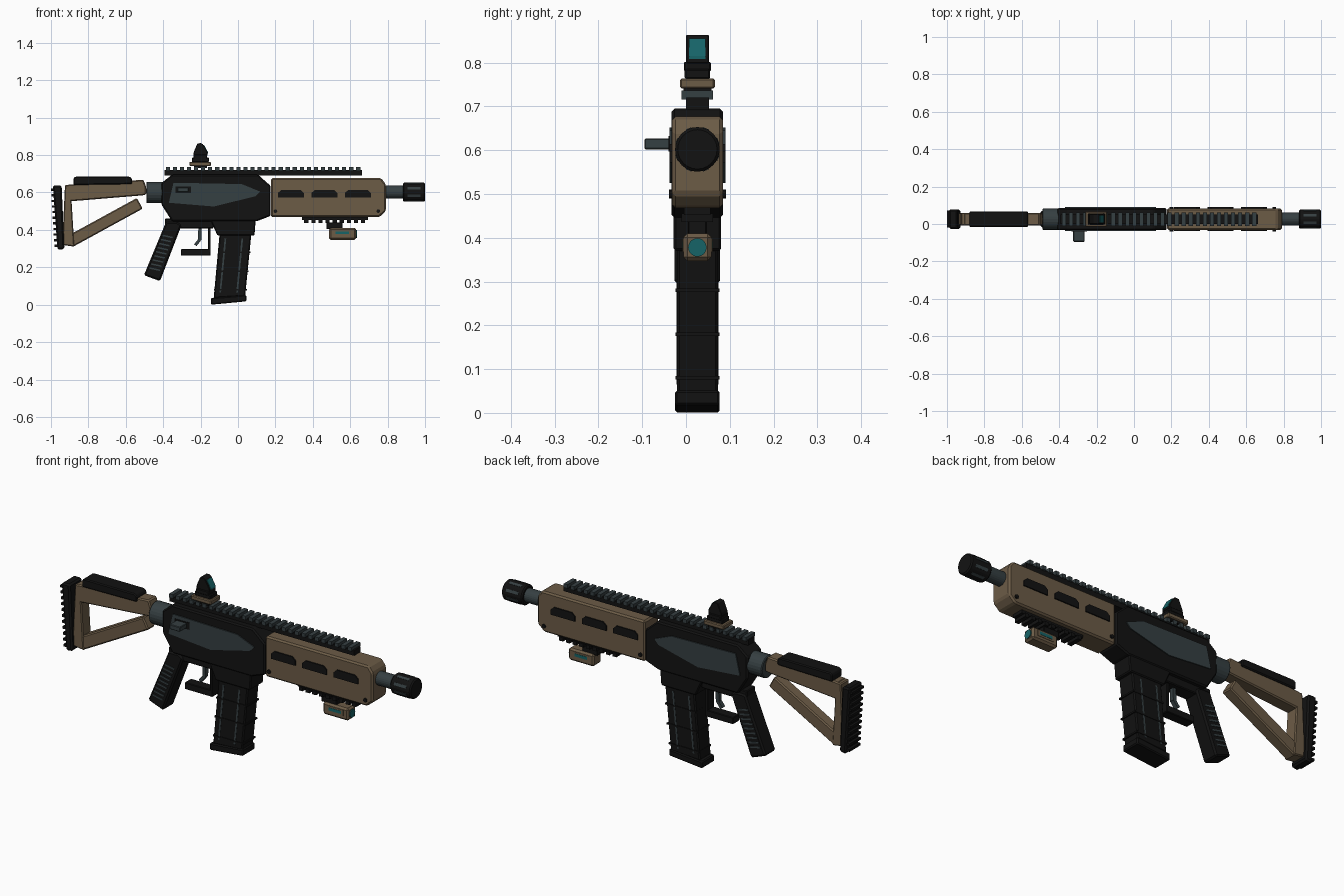
import bpy, bmesh, math
from mathutils import Matrix, Vector

YC = 0.026  # centre plane of the whole model


def material(name, rgb):
    m = bpy.data.materials.new(name)
    m.diffuse_color = (*rgb, 1)
    return m


BLACK = material("matte black", (0.006, 0.006, 0.006))
SLATE = material("slate grey", (0.036, 0.050, 0.054))
TAN = material("desert tan", (0.150, 0.106, 0.062))
TEAL = material("teal glass", (0.008, 0.125, 0.135))


def finish(bm, name, mat, bevel=0.0):
    bmesh.ops.recalc_face_normals(bm, faces=bm.faces)
    if bevel:
        bmesh.ops.bevel(bm, geom=bm.edges[:], offset=bevel, segments=1,
                        affect='EDGES', clamp_overlap=True)
    me = bpy.data.meshes.new(name)
    bm.to_mesh(me)
    bm.free()
    me.materials.append(mat)
    ob = bpy.data.objects.new(name, me)
    bpy.context.collection.objects.link(ob)
    return ob


def prism(name, pts, half, mat, bevel=0.0, y=0.0):
    """Side-view outline (x, z) extruded across the width."""
    bm = bmesh.new()
    f = bm.faces.new([bm.verts.new((x, YC + y - half, z)) for x, z in pts])
    r = bmesh.ops.extrude_face_region(bm, geom=[f])
    vs = [v for v in r['geom'] if isinstance(v, bmesh.types.BMVert)]
    bmesh.ops.translate(bm, verts=vs, vec=(0, 2 * half, 0))
    return finish(bm, name, mat, bevel)


def box(name, x0, x1, z0, z1, half, mat, bevel=0.0, y=0.0):
    return prism(name, [(x0, z0), (x1, z0), (x1, z1), (x0, z1)], half, mat, bevel, y)


def strip(name, a, b, width, half, mat, bevel=0.0, y=0.0):
    """Bar running from a to b in side view."""
    a, b = Vector(a), Vector(b)
    d = (b - a).normalized()
    n = Vector((-d.y, d.x)) * width / 2
    return prism(name, [a - n, b - n, b + n, a + n], half, mat, bevel, y)


def cyl(name, x0, x1, z, r, mat, sides=24, bevel=0.0):
    bm = bmesh.new()
    bmesh.ops.create_cone(bm, cap_ends=True, segments=sides, radius1=r, radius2=r,
                          depth=x1 - x0)
    bmesh.ops.transform(bm, verts=bm.verts, matrix=Matrix.Translation(((x0 + x1) / 2, YC, z))
                        @ Matrix.Rotation(math.pi / 2, 4, 'Y'))
    caps = [e for e in bm.edges if abs(e.verts[0].co.x - e.verts[1].co.x) < 1e-5]
    if bevel:
        bmesh.ops.bevel(bm, geom=caps, offset=bevel, segments=1, affect='EDGES')
    return finish(bm, name, mat)


# --- receiver
prism("receiver", [(-0.41, 0.537), (-0.353, 0.446), (0.10, 0.446), (0.175, 0.475),
                   (0.175, 0.635), (0.107, 0.695), (-0.353, 0.695), (-0.41, 0.65)],
      0.059, BLACK, 0.007)
prism("magazine_well", [(-0.15, 0.46), (-0.11, 0.37), (0.088, 0.37), (0.095, 0.46)],
      0.054, BLACK, 0.005)
box("lower_frame", -0.39, -0.13, 0.408, 0.46, 0.036, BLACK, 0.004)
for s in (-1, 1):
    prism("receiver_side_panel", [(-0.37, 0.545), (-0.13, 0.525), (0.095, 0.58),
                                  (0.118, 0.605), (0.02, 0.645), (-0.345, 0.652)],
          0.003, SLATE, 0, s * 0.061)
box("ejection_plate", -0.335, -0.25, 0.597, 0.633, 0.002, BLACK, 0, -0.064)
box("charging_handle", -0.325, -0.265, 0.602, 0.627, 0.03, SLATE, 0.003, -0.091)

# --- handguard with slots and screws
prism("handguard", [(0.177, 0.468), (0.755, 0.468), (0.79, 0.50), (0.79, 0.645),
                    (0.765, 0.677), (0.177, 0.677)], 0.058, TAN, 0.008)
for s in (-1, 1):
    for x in (0.214, 0.393, 0.572):
        prism("handguard_slot", [(x, 0.572), (x + 0.138, 0.572), (x + 0.138, 0.598),
                                 (x + 0.12, 0.614), (x + 0.018, 0.614), (x, 0.598)],
              0.004, BLACK, 0, s * 0.060)
    for x in (0.2, 0.75):
        prism("handguard_screw", [(x + 0.01 * math.cos(i * math.pi / 4),
                                   0.50 + 0.01 * math.sin(i * math.pi / 4)) for i in range(8)],
              0.004, BLACK, 0, s * 0.061)

# --- top rail and lower rail
box("top_rail_base", -0.392, 0.663, 0.692, 0.72, 0.026, BLACK)
N = 28
for i in range(N):
    x = -0.375 + i * (1.018 / (N - 1))
    box("top_rail_tooth", x - 0.011, x + 0.011, 0.716, 0.736, 0.036, SLATE)
box("lower_rail_base", 0.342, 0.695, 0.452, 0.475, 0.03, BLACK)
for i in range(9):
    x = 0.365 + i * 0.038
    box("lower_rail_tooth", x - 0.011, x + 0.011, 0.436, 0.455, 0.036, BLACK)

# --- barrel and muzzle
cyl("barrel", 0.76, 0.90, 0.602, 0.035, SLATE)
cyl("muzzle_device", 0.882, 1.0, 0.602, 0.051, BLACK, 24, 0.006)
for k in range(8):
    a = math.pi * (k + 0.5) / 4
    ob = box("muzzle_groove", 0.905, 0.975, -0.007, 0.007, 0.002, SLATE)
    ob.data.transform(Matrix.Translation((0, YC, 0.602)) @ Matrix.Rotation(a, 4, 'X')
                      @ Matrix.Translation((0, 0.050 - YC, 0)))

# --- stock
cyl("stock_collar", -0.49, -0.40, 0.60, 0.057, SLATE, 24, 0.004)
prism("stock_upper_bar", [(-0.93, 0.55), (-0.505, 0.585), (-0.49, 0.59), (-0.49, 0.625),
                          (-0.505, 0.668), (-0.91, 0.642)], 0.034, TAN, 0.006)
strip("stock_lower_strut", (-0.525, 0.542), (-0.90, 0.337), 0.065, 0.030, TAN, 0.006)
prism("stock_rear_bar", [(-0.94, 0.32), (-0.875, 0.31), (-0.895, 0.64), (-0.925, 0.64)],
      0.034, TAN, 0.005)
prism("cheek_rest", [(-0.88, 0.64), (-0.567, 0.645), (-0.567, 0.675), (-0.58, 0.685),
                     (-0.87, 0.685), (-0.88, 0.675)], 0.042, BLACK, 0.005)
prism("butt_pad", [(-0.965, 0.293), (-0.928, 0.298), (-0.943, 0.638), (-0.99, 0.638)],
      0.052, BLACK, 0.008)
for i in range(11):
    z = 0.315 + i * 0.030
    x = -0.973 - 0.021 * i / 10
    box("butt_pad_ridge", x - 0.009 + 0.003 * i / 10, x + 0.02, z - 0.006, z + 0.006, 0.046, BLACK)

# --- grip, trigger and guard
prism("pistol_grip", [(-0.503, 0.158), (-0.417, 0.126), (-0.302, 0.425), (-0.325, 0.442),
                      (-0.385, 0.442)], 0.044, BLACK, 0.008)
for i in range(9):
    t = i / 8
    x, z = -0.445 + 0.068 * t, 0.19 + 0.175 * t
    strip("grip_ridge", (x - 0.028, z + 0.006), (x + 0.028, z - 0.006), 0.008, 0.047, SLATE)
strip("trigger_upper", (-0.203, 0.415), (-0.205, 0.345), 0.018, 0.011, SLATE)
strip("trigger_lower", (-0.202, 0.352), (-0.228, 0.318), 0.016, 0.011, SLATE)
box("trigger_guard_floor", -0.305, -0.146, 0.262, 0.297, 0.026, BLACK, 0.003)
box("trigger_guard_post", -0.16, -0.146, 0.28, 0.43, 0.026, BLACK, 0.002)

# --- magazine
prism("magazine", [(-0.13, 0.035), (0.038, 0.045), (0.072, 0.385), (-0.098, 0.385)],
      0.047, BLACK, 0.006)
prism("magazine_base", [(-0.145, 0.0), (0.045, 0.018), (0.045, 0.052), (-0.145, 0.036)],
      0.051, BLACK, 0.005)
for z in (0.08, 0.18, 0.28):
    o = (z - 0.04) * 0.098
    box("magazine_band", -0.131 + o, 0.043 + o, z - 0.004, z + 0.004, 0.050, BLACK)
for x in (-0.095, -0.005):
    strip("magazine_groove", (x, 0.065), (x + 0.028, 0.355), 0.009, 0.0482, SLATE)

# --- reflex sight
box("sight_mount", -0.26, -0.145, 0.741, 0.764, 0.04, TAN, 0.004)
box("sight_foot", -0.235, -0.165, 0.73, 0.745, 0.032, BLACK)
box("sight_body", -0.247, -0.155, 0.762, 0.786, 0.029, BLACK, 0.004)
box("sight_neck", -0.238, -0.165, 0.78, 0.802, 0.031, BLACK, 0.003)
prism("sight_hood", [(-0.237, 0.798), (-0.163, 0.798), (-0.163, 0.815), (-0.187, 0.857),
                     (-0.197, 0.864), (-0.217, 0.862), (-0.237, 0.815)], 0.026, BLACK, 0.002)
prism("sight_lens", [(-0.166, 0.808), (-0.160, 0.808), (-0.160, 0.815), (-0.182, 0.855),
                     (-0.188, 0.853)], 0.019, TEAL)

# --- underslung light
box("light_mount", 0.472, 0.56, 0.405, 0.44, 0.022, BLACK, 0.003)
box("light_body", 0.487, 0.632, 0.347, 0.41, 0.032, TAN, 0.009)
cyl("light_lens", 0.62, 0.636, 0.378, 0.021, TEAL, 20)
for s in (-1, 1):
    box("light_side_plate", 0.512, 0.605, 0.368, 0.400, 0.002, TAN, 0, s * 0.032)
    box("light_side_stripe", 0.522, 0.594, 0.377, 0.392, 0.002, TEAL, 0, s * 0.0335)
